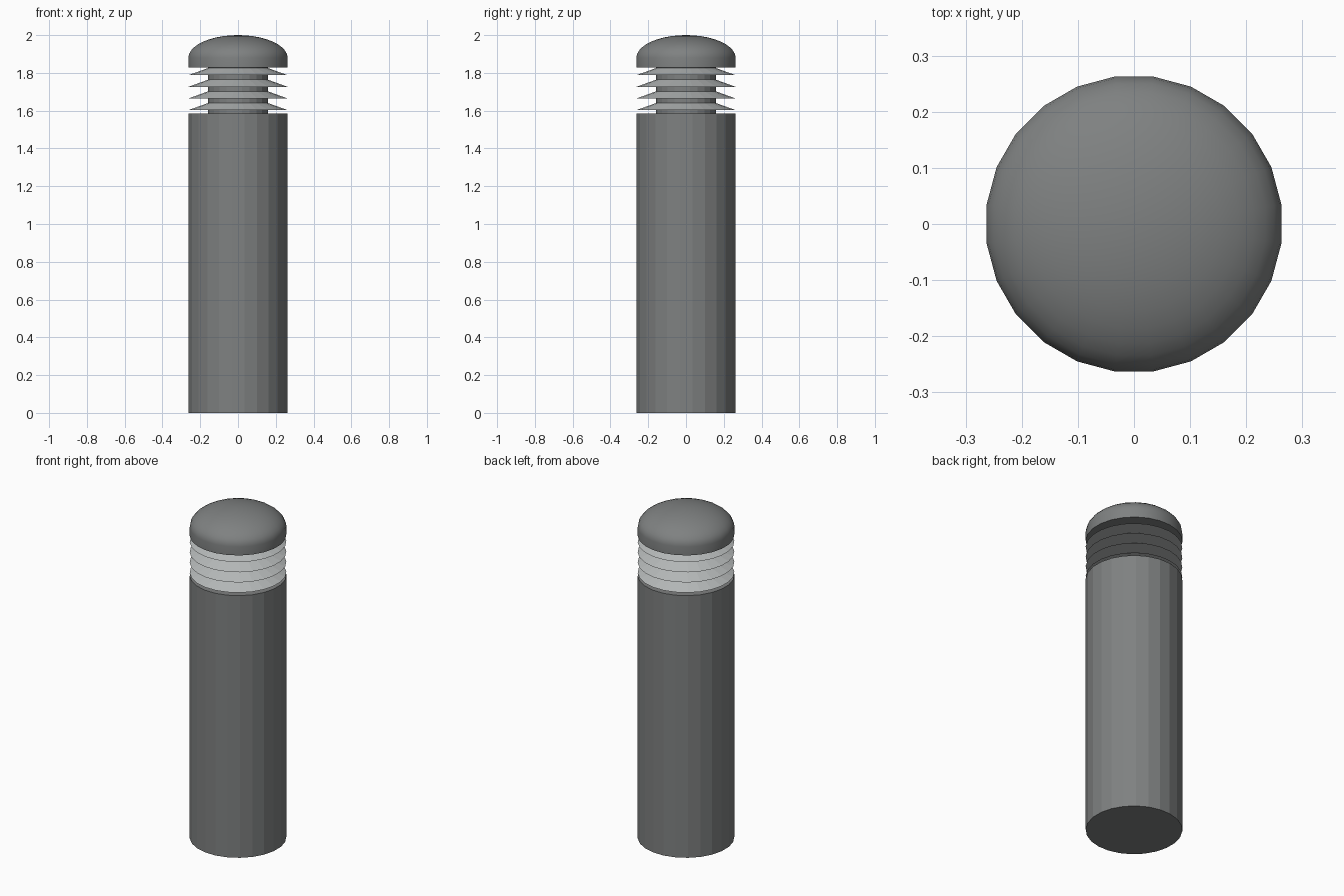
import bpy, bmesh, math

if "Cube" in bpy.data.objects:
    bpy.data.objects.remove(bpy.data.objects["Cube"])


def material(name, v):
    m = bpy.data.materials.new(name)
    m.diffuse_color = (v * 0.96, v, v, 1)
    m.use_nodes = True
    m.node_tree.nodes["Principled BSDF"].inputs["Base Color"].default_value = m.diffuse_color
    return m


dark = material("dark_grey", 0.22)
light = material("light_grey", 0.5)


def lathe(name, profile, sides, mat, smooth=False):
    """Revolve an (r, z) profile about z, closing ends that meet the axis."""
    bm = bmesh.new()
    rings = []
    for r, z in profile:
        if r == 0:
            rings.append([bm.verts.new((0, 0, z))] * sides)
        else:
            rings.append([bm.verts.new((r * math.cos(2 * math.pi * (i + 0.5) / sides),
                                        r * math.sin(2 * math.pi * (i + 0.5) / sides), z))
                          for i in range(sides)])
    for a, b in zip(rings, rings[1:]):
        for i in range(sides):
            j = (i + 1) % sides
            bm.faces.new(list(dict.fromkeys((a[i], a[j], b[j], b[i]))))
    bmesh.ops.recalc_face_normals(bm, faces=bm.faces)
    mesh = bpy.data.meshes.new(name)
    bm.to_mesh(mesh)
    bm.free()
    obj = bpy.data.objects.new(name, mesh)
    bpy.context.collection.objects.link(obj)
    mesh.materials.append(mat)
    if smooth:
        bpy.ops.object.select_all(action='DESELECT')
        obj.select_set(True)
        bpy.context.view_layer.objects.active = obj
        bpy.ops.object.shade_smooth_by_angle(angle=math.radians(35))
    return obj


R, CORE, SIDES = 0.265, 0.16, 24

# Post and the narrow lamp core above it
lathe("post", [(0, 0), (R, 0), (R, 1.585), (0, 1.585)], SIDES, dark)
lathe("lamp_core", [(0, 1.58), (CORE, 1.58), (CORE, 1.835), (0, 1.835)], SIDES, dark)

# Four sloping louvre rings
for k in range(4):
    z = 1.603 + 0.0617 * k
    lathe(f"louvre_{k + 1}", [(CORE - 0.01, z), (R, z), (CORE - 0.01, z + 0.041),
                              (CORE - 0.01, z)], SIDES, light)

# Domed cap with a short vertical skirt
dome = [(R * math.cos(t), 1.88 + 0.12 * math.sin(t))
        for t in (math.pi / 2 * i / 10 for i in range(10))]
lathe("cap", [(0, 1.828), (R, 1.828)] + dome + [(0, 2.0)], SIDES, dark, True)
